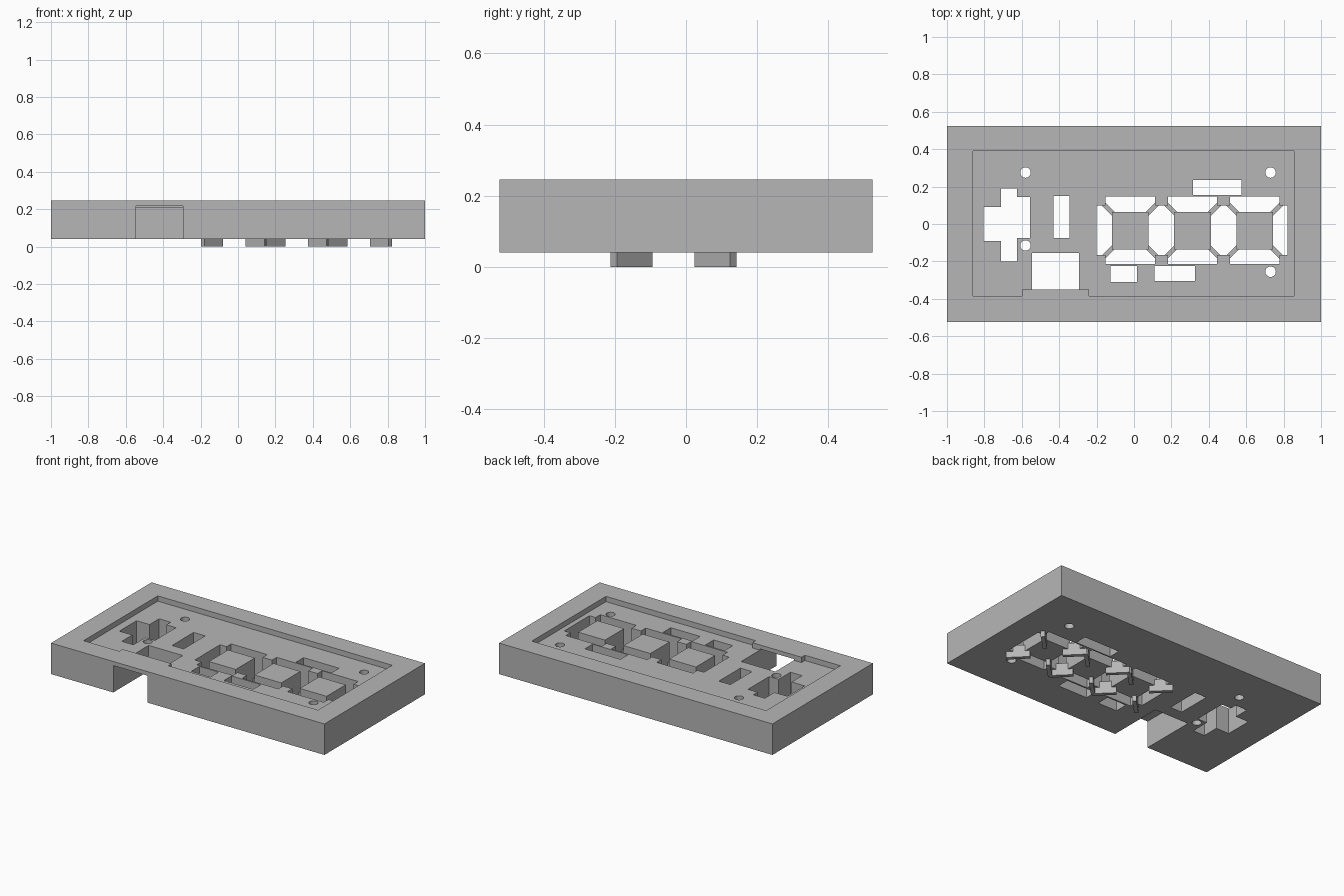
import bpy, bmesh, math
from mathutils import Matrix

default = bpy.data.objects.get("Cube")
if default:
    bpy.data.objects.remove(default, do_unlink=True)

grey = bpy.data.materials.new("matte_grey")
grey.use_nodes = True
colour = (0.47, 0.47, 0.47, 1)
grey.diffuse_color = colour
grey.node_tree.nodes["Principled BSDF"].inputs["Base Color"].default_value = colour

BOTTOM, FLOOR, TOP = 0.04, 0.21, 0.245


def prism(name, points, z0, z1):
    """Extrude a counter-clockwise outline from z0 to z1."""
    bm = bmesh.new()
    face = bm.faces.new([bm.verts.new((x, y, z0)) for x, y in points])
    result = bmesh.ops.extrude_face_region(bm, geom=[face])
    verts = [v for v in result["geom"] if isinstance(v, bmesh.types.BMVert)]
    bmesh.ops.translate(bm, verts=verts, vec=(0, 0, z1 - z0))
    bmesh.ops.recalc_face_normals(bm, faces=bm.faces)
    mesh = bpy.data.meshes.new(name)
    bm.to_mesh(mesh)
    bm.free()
    mesh.materials.append(grey)
    obj = bpy.data.objects.new(name, mesh)
    bpy.context.collection.objects.link(obj)
    return obj


def box(name, x0, x1, y0, y1, z0=-0.1, z1=0.4):
    return prism(name, [(x0, y0), (x1, y0), (x1, y1), (x0, y1)], z0, z1)


def cut(target, cutter):
    cutter.hide_render = True
    mod = target.modifiers.new("cut", 'BOOLEAN')
    mod.operation = 'DIFFERENCE'
    mod.solver = 'EXACT'
    mod.object = cutter
    bpy.context.view_layer.objects.active = target
    bpy.ops.object.modifier_apply(modifier=mod.name)
    bpy.data.objects.remove(cutter, do_unlink=True)


# Main slab
plate = box("face_plate", -1, 1, -0.525, 0.525, BOTTOM, TOP)

# Shallow recess, stepped in above the front notch
cut(plate, prism("recess_cutter", [
    (-0.86, -0.385), (-0.6, -0.385), (-0.6, -0.35), (-0.24, -0.35),
    (-0.24, -0.385), (0.855, -0.385), (0.855, 0.39), (-0.86, 0.39)], FLOOR, 0.4))

# Connector notch open to the front
cut(plate, box("notch_cutter", -0.545, -0.295, -0.7, -0.155, -0.1, 0.218))

# Stepped cross opening
cut(plate, prism("cross_cutter", [
    (-0.805, -0.09), (-0.71, -0.09), (-0.71, -0.2), (-0.625, -0.2),
    (-0.625, -0.075), (-0.555, -0.075), (-0.555, 0.145), (-0.625, 0.145),
    (-0.625, 0.19), (-0.71, 0.19), (-0.71, 0.09), (-0.805, 0.09)], -0.1, 0.4))

# Rectangular openings
for rect in [(-0.43, -0.345, -0.075, 0.15), (0.315, 0.575, 0.155, 0.235),
             (-0.125, 0.015, -0.31, -0.225), (0.11, 0.325, -0.305, -0.225)]:
    cut(plate, box("slot_cutter", *rect))

# Screw holes
for cx, cy in [(-0.58, 0.275), (0.73, 0.275), (-0.58, -0.115), (0.73, -0.255)]:
    ring = [(cx + 0.028 * math.cos(i * math.tau / 32),
             cy + 0.028 * math.sin(i * math.tau / 32)) for i in range(32)]
    cut(plate, prism("hole_cutter", ring, -0.1, 0.4))

# Digit window: one wide band and three taller bays
cut(plate, box("band_cutter", -0.2, 0.822, -0.165, 0.098))
centres = [-0.02, 0.313, 0.645]
for cx in centres:
    cut(plate, box("bay_cutter", cx - 0.132, cx + 0.132, -0.214, 0.146))

# Island in each digit, held by diagonal struts at its corners
MID = -0.035
for n, cx in enumerate(centres, 1):
    box(f"digit_island_{n}", cx - 0.098, cx + 0.098, MID - 0.1, MID + 0.1, BOTTOM, FLOOR)
    for sx in (-1, 1):
        for sy in (-1, 1):
            strut = box(f"strut_{n}", -0.071, 0.071, -0.0125, 0.0125, 0, 0.08)
            strut.data.transform(
                Matrix.Translation((cx + sx * 0.119, MID + sy * 0.118, 0))
                @ Matrix.Rotation(sx * sy * math.pi / 4, 4, 'Z'))
